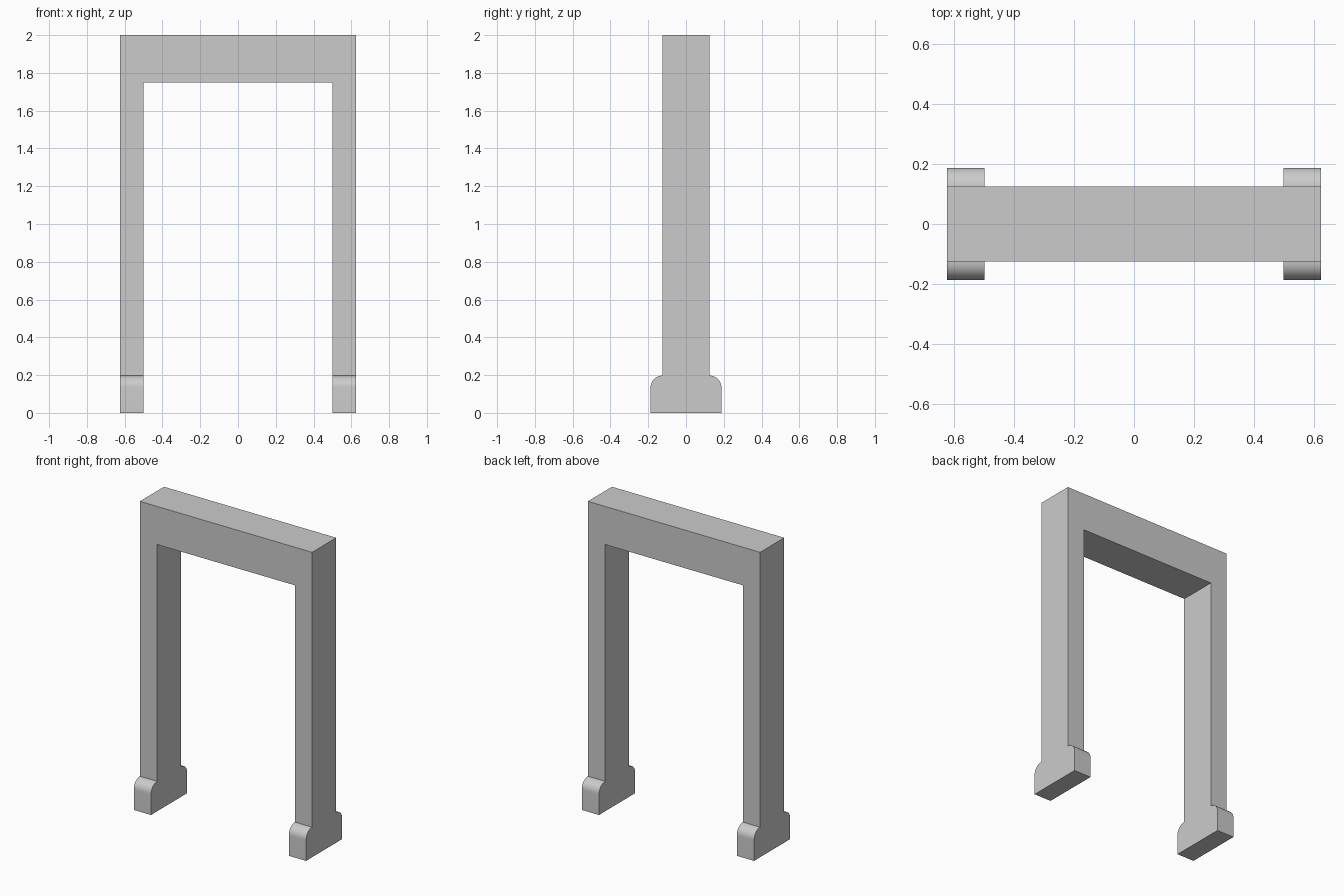
import bpy, bmesh
from math import sin, cos, pi, radians

if "Cube" in bpy.data.objects:
    bpy.data.objects.remove(bpy.data.objects["Cube"])

W, IN, H, BEAM = 0.625, 0.5, 2.0, 1.75   # outer/inner half width, height, beam underside
D, FOOT = 0.125, 0.1875                  # half depth of post and foot
FOOT_Z, R = 0.135, 0.0625                # foot shoulder start and rounding radius


def prism(bm, start, end, skip):
    """Join two matching outlines into a solid, leaving out the listed side faces."""
    a = [bm.verts.new(p) for p in start]
    b = [bm.verts.new(p) for p in end]
    bm.faces.new(a)
    bm.faces.new(b)
    n = len(a)
    for i in range(n):
        if i not in skip:
            j = (i + 1) % n
            bm.faces.new((a[i], a[j], b[j], b[i]))


bm = bmesh.new()

# Posts with rounded feet: side outline (y, z), open at the top
half = [(FOOT, 0)]
half += [(D + R * cos(t), FOOT_Z + R * sin(t)) for t in [pi / 2 * k / 10 for k in range(11)]]
half += [(D, BEAM)]
outline = half + [(-y, z) for y, z in reversed(half)]
for s in (-1, 1):
    prism(bm, [(s * IN, y, z) for y, z in outline],
          [(s * W, y, z) for y, z in outline], {len(half) - 1})

# Top beam: front outline (x, z), open where the posts join
beam = [(-W, BEAM), (-IN, BEAM), (IN, BEAM), (W, BEAM), (W, H), (-W, H)]
prism(bm, [(x, -D, z) for x, z in beam], [(x, D, z) for x, z in beam], {0, 2})

# Weld into one clean shell
bmesh.ops.remove_doubles(bm, verts=bm.verts, dist=1e-5)
bmesh.ops.recalc_face_normals(bm, faces=bm.faces)
mesh = bpy.data.meshes.new("portal_frame")
bm.to_mesh(mesh)
bm.free()
frame = bpy.data.objects.new("portal_frame", mesh)
bpy.context.collection.objects.link(frame)

# Smooth the rounded feet, keep the corners sharp
bpy.context.view_layer.objects.active = frame
frame.select_set(True)
bpy.ops.object.shade_smooth_by_angle(angle=radians(30))
